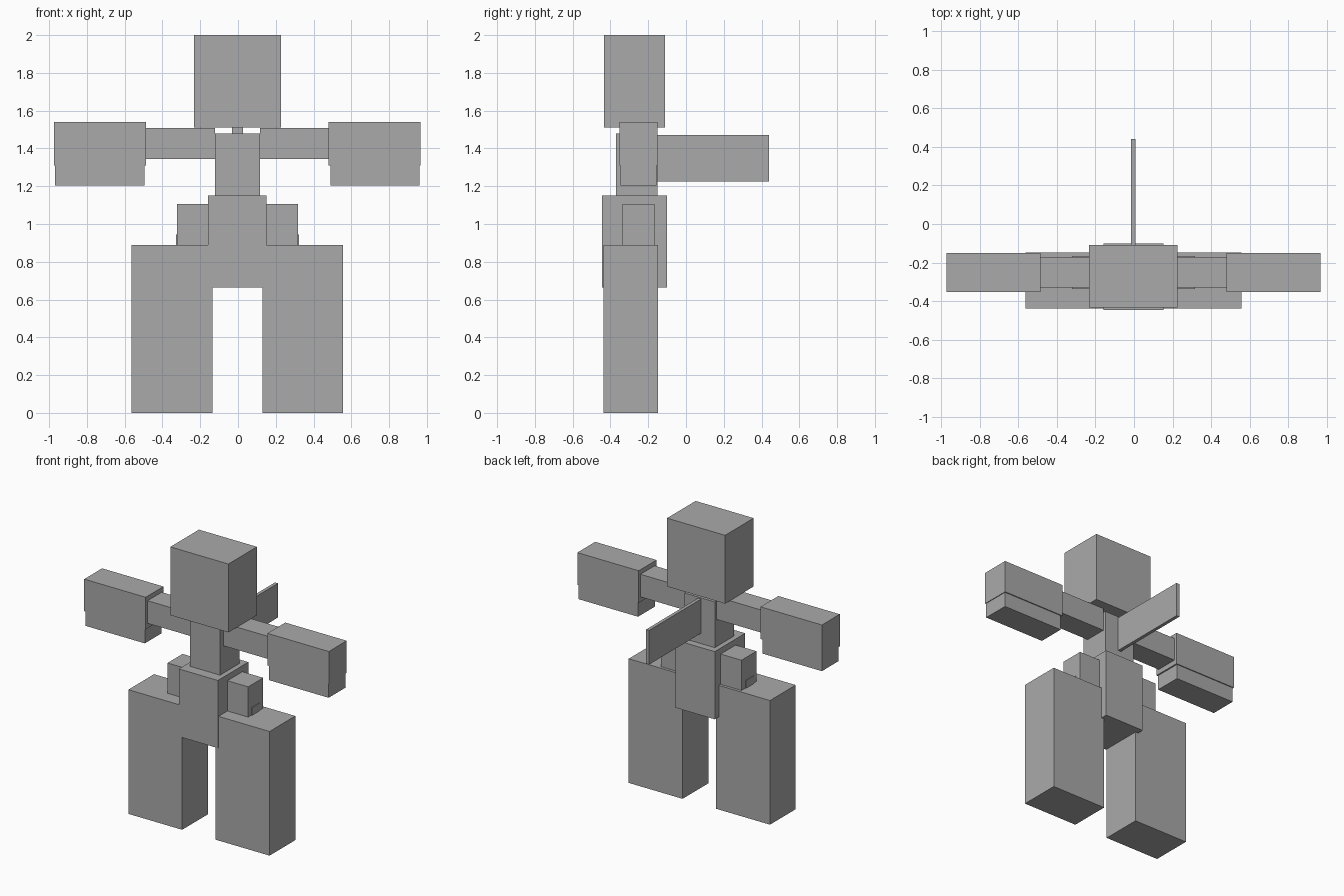
import bpy
import bmesh
from mathutils import Vector

cube = bpy.data.objects.get("Cube")
if cube:
    bpy.data.objects.remove(cube, do_unlink=True)

# Single flat colour
grey = bpy.data.materials.new("plain_grey")
grey.use_nodes = True
colour = (0.40, 0.40, 0.40, 1)
grey.diffuse_color = colour
grey.node_tree.nodes["Principled BSDF"].inputs["Base Color"].default_value = colour

SHIFT = -0.003  # the body sits slightly off centre


def box(name, x, y, z):
    """Axis-aligned box from three (low, high) ranges."""
    low, high = (Vector(c) for c in zip(x, y, z))
    centre, size = (low + high) / 2, high - low
    bm = bmesh.new()
    bmesh.ops.create_cube(bm, size=1)
    bmesh.ops.scale(bm, vec=size, verts=bm.verts)
    mesh = bpy.data.meshes.new(name)
    bm.to_mesh(mesh)
    bm.free()
    mesh.materials.append(grey)
    obj = bpy.data.objects.new(name, mesh)
    obj.location = centre + Vector((SHIFT, 0, 0))
    bpy.context.collection.objects.link(obj)
    return obj


def pair(name, x, y, z):
    """The same box on both sides of the body."""
    box("left_" + name, x, y, z)
    box("right_" + name, (-x[1], -x[0]), y, z)


# Head, neck and body
box("head", (-0.23, 0.23), (-0.433, -0.11), (1.51, 2.0))
box("neck", (-0.03, 0.03), (-0.30, -0.22), (1.47, 1.515))
box("torso", (-0.12, 0.12), (-0.37, -0.15), (1.14, 1.478))
box("pelvis", (-0.155, 0.155), (-0.445, -0.10), (0.665, 1.15))

# Thin fin standing out from the back
box("back_fin", (-0.012, 0.012), (-0.16, 0.44), (1.225, 1.47))

# Arms and two-part hands
pair("arm", (0.12, 0.50), (-0.33, -0.17), (1.345, 1.507))
pair("hand_upper", (0.483, 0.97), (-0.352, -0.15), (1.31, 1.54))
pair("hand_lower", (0.493, 0.965), (-0.347, -0.157), (1.205, 1.315))

# Hips and legs
pair("hip", (0.15, 0.32), (-0.337, -0.167), (0.88, 1.107))
pair("hip_joint", (0.25, 0.325), (-0.30, -0.21), (0.85, 0.945))
pair("leg", (0.133, 0.56), (-0.438, -0.147), (0.0, 0.89))
